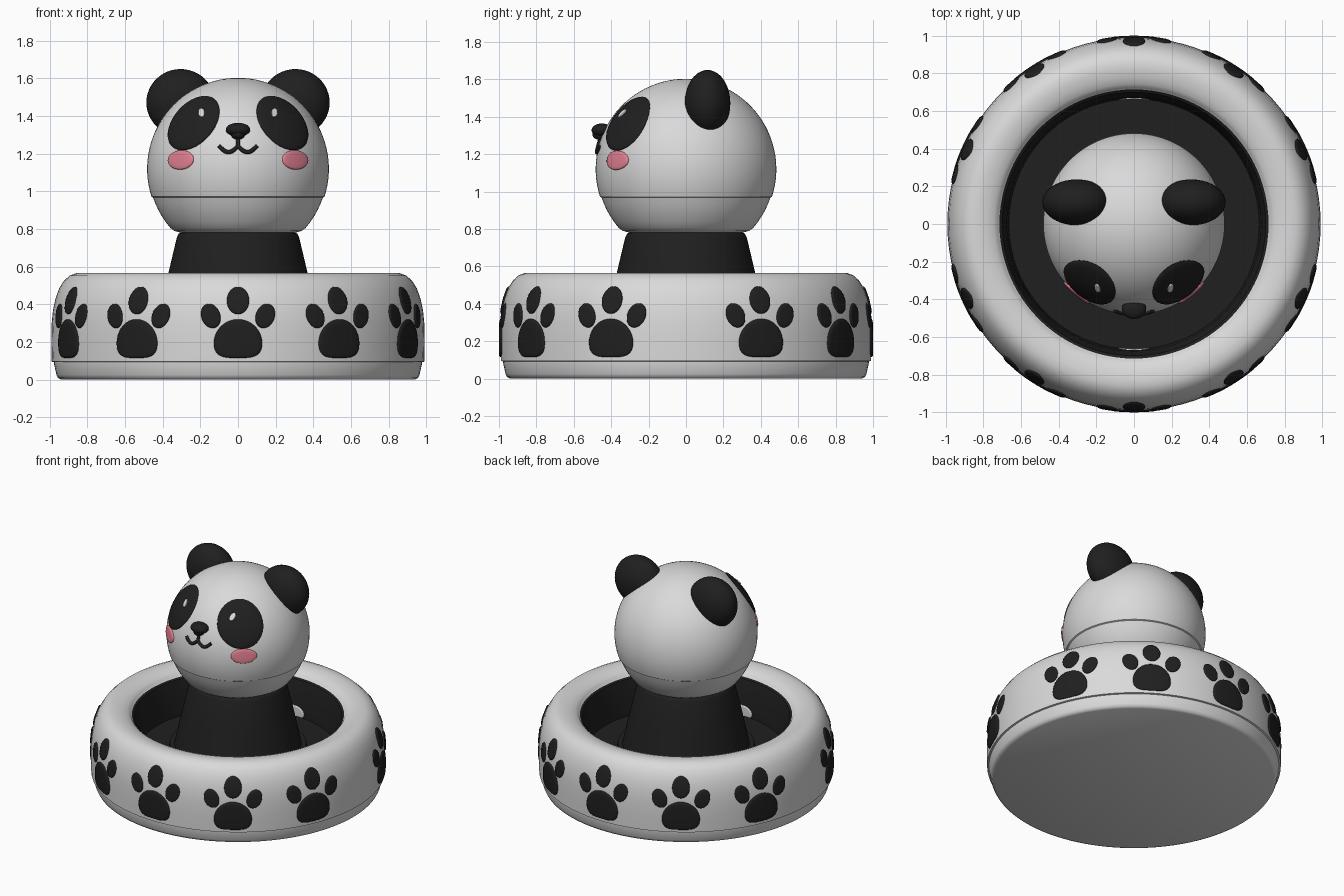
import bpy, bmesh, math
from mathutils import Vector, Matrix

if "Cube" in bpy.data.objects:
    bpy.data.objects.remove(bpy.data.objects["Cube"])

def material(name, rgb):
    m = bpy.data.materials.new(name)
    m.diffuse_color = (*rgb, 1)
    m.use_nodes = True
    m.node_tree.nodes["Principled BSDF"].inputs["Base Color"].default_value = m.diffuse_color
    return m

WHITE = material("white", (0.70, 0.70, 0.71))
BLACK = material("black", (0.014, 0.014, 0.014))
PINK = material("pink", (0.78, 0.22, 0.29))

def finish(name, bm, mats, angle=40):
    bmesh.ops.recalc_face_normals(bm, faces=bm.faces)
    me = bpy.data.meshes.new(name)
    bm.to_mesh(me)
    bm.free()
    for m in mats:
        me.materials.append(m)
    ob = bpy.data.objects.new(name, me)
    bpy.context.collection.objects.link(ob)
    bpy.ops.object.select_all(action='DESELECT')
    ob.select_set(True)
    bpy.context.view_layer.objects.active = ob
    bpy.ops.object.shade_smooth_by_angle(angle=math.radians(angle))
    return ob

def lathe(name, profile, mats, black_from=None, seg=96):
    """Revolve (r, z) points about z; bands from index black_from use material 1."""
    bm = bmesh.new()
    rings = []
    for r, z in profile:
        n = 1 if r < 1e-6 else seg
        rings.append([bm.verts.new((r * math.cos(2 * math.pi * i / seg),
                                    r * math.sin(2 * math.pi * i / seg), z)) for i in range(n)])
    for k, (a, b) in enumerate(zip(rings, rings[1:])):
        for i in range(seg):
            j = (i + 1) % seg
            vs = [a[i % len(a)], a[j % len(a)], b[j % len(b)], b[i % len(b)]]
            f = bm.faces.new(list(dict.fromkeys(vs)))
            f.material_index = int(black_from is not None and k >= black_from)
    return finish(name, bm, mats)

def patch(name, centre, outline, surface, mat, lift=0.009, seg=36):
    """Thin domed plate: outline(angle) -> (u, v), laid on surface(u, v, offset)."""
    bm = bmesh.new()
    levels = [(0.3, lift), (0.6, lift), (0.85, lift), (0.96, lift * 0.8), (1.0, lift * 0.3), (1.0, -0.012)]
    mid = bm.verts.new(surface(*centre, lift))
    prev = None
    for t, off in levels:
        ring = []
        for i in range(seg):
            u, v = outline(2 * math.pi * i / seg)
            ring.append(bm.verts.new(surface(centre[0] + t * u, centre[1] + t * v, off)))
        for i in range(seg):
            j = (i + 1) % seg
            bm.faces.new((mid, ring[i], ring[j]) if prev is None else (prev[i], ring[i], ring[j], prev[j]))
        prev = ring
    return finish(name, bm, [mat], 60)

def ellipse(a, b, tilt=0.0):
    c, s = math.cos(tilt), math.sin(tilt)
    return lambda t: (a * math.cos(t) * c - b * math.sin(t) * s,
                      a * math.cos(t) * s + b * math.sin(t) * c)

def ellipsoid(name, centre, radii, mat, tilt=0.0):
    bm = bmesh.new()
    bmesh.ops.create_uvsphere(bm, u_segments=40, v_segments=24, radius=1)
    mtx = Matrix.Translation(centre) @ Matrix.Rotation(tilt, 4, 'Y') @ Matrix.Diagonal((*radii, 1))
    bmesh.ops.transform(bm, matrix=mtx, verts=bm.verts)
    return finish(name, bm, [mat], 60)

# Bowl: white outer shell and rim, black inside
outer = [(0.99, 0.095), (0.992, 0.2), (0.99, 0.30), (0.983, 0.37), (0.97, 0.43), (0.95, 0.485),
         (0.925, 0.525), (0.895, 0.552), (0.86, 0.565)]
bowl = [(0, 0), (0.94, 0), (0.957, 0.008), (0.965, 0.025), (0.978, 0.085), (0.978, 0.092)] + outer + [
        (0.82, 0.565), (0.78, 0.558), (0.745, 0.545), (0.725, 0.53), (0.715, 0.512),
        (0.70, 0.505), (0.675, 0.40), (0.665, 0.25), (0.47, 0.25), (0.46, 0.30), (0.42, 0.30), (0, 0.30)]
lathe("bowl", bowl, [WHITE, BLACK], black_from=19)

# Pedestal under the head
lathe("pedestal", [(0.43, 0.29), (0.37, 0.565), (0.325, 0.755), (0.315, 0.775), (0.295, 0.785), (0, 0.785)], [BLACK])

# Small pale openings at the foot of the inner wall
for label, a in (("front", -math.pi / 2), ("back", math.pi / 2)):
    patch("inner_opening_" + label, (0, 0.275), ellipse(0.08, 0.05),
          lambda u, v, o, a=a: Vector(((0.668 - o) * math.cos(a + u / 0.66),
                                       (0.668 - o) * math.sin(a + u / 0.66), v)), WHITE, 0.006)

# Paw prints around the shell
def shell_radius(z):
    for (r0, z0), (r1, z1) in zip(outer, outer[1:]):
        if z <= z1:
            return r0 + (r1 - r0) * (z - z0) / (z1 - z0)
    return outer[-1][0]

def pad(t):
    c, s = math.cos(t), math.sin(t)
    if s >= 0:
        return 0.128 * c, 0.13 * s
    return 0.128 * math.copysign(abs(c) ** 0.5, c) * (1 + 0.12 * s), -0.075 * abs(s) ** 0.6

for n, deg in enumerate((0, 33, 66, 114, 147, 180, 213, 246, 294, 327)):
    a = math.radians(deg - 90)
    def on_shell(u, v, o, a=a):
        r = shell_radius(v) + o
        return Vector((r * math.cos(a + u / 0.985), r * math.sin(a + u / 0.985), v))
    patch(f"paw_pad_{n}", (0, 0.19), pad, on_shell, BLACK)
    patch(f"paw_toe_middle_{n}", (0, 0.42), ellipse(0.06, 0.073), on_shell, BLACK)
    for s in (-1, 1):
        patch(f"paw_toe_side_{n}_{s}", (s * 0.145, 0.338), ellipse(0.05, 0.067, -s * 0.4), on_shell, BLACK)

# Head: ball with a faint seam and a flattened base
R, CZ = 0.483, 1.12
def ball(z, inset=0.0):
    return (math.sqrt(max(0, R * R - (z - CZ) ** 2)) - inset, z)
head = [(0, 0.782), (0.31, 0.782), (0.338, 0.79)]
head += [ball(0.805 + 0.0325 * i, 0.007) for i in range(6)]
seam = math.asin((0.972 - CZ) / R)
head += [(R * math.cos(t), CZ + R * math.sin(t))
         for t in (seam + (math.pi / 2 - seam) * i / 28 for i in range(28))] + [(0, CZ + R)]
lathe("head", head, [WHITE])

def on_head(x, z, o):
    y = -math.sqrt(max(0, R * R - x * x - (z - CZ) ** 2))
    p = Vector((x, y, z - CZ)) * ((R + o) / R)
    return p + Vector((0, 0, CZ))

# Ears, eyes and cheeks, mirrored
for side, s in (("left", -1), ("right", 1)):
    ellipsoid("ear_" + side, (s * 0.305, 0.115, 1.472), (0.182, 0.122, 0.178), BLACK)
    patch("eye_patch_" + side, (s * 0.235, 1.362), ellipse(0.105, 0.168, s * math.radians(42)), on_head, BLACK)
    patch("eye_glint_" + side, (s * 0.19, 1.412), ellipse(0.016, 0.022),
          lambda x, z, o: on_head(x, z, o + 0.011), WHITE, 0.004, 16)
    patch("cheek_" + side, (s * 0.303, 1.167), ellipse(0.068, 0.051, -s * 0.1), on_head, PINK)

# Nose
ellipsoid("nose", (0, -0.45, 1.328), (0.065, 0.055, 0.036), BLACK)
ellipsoid("nose_tip", (0, -0.455, 1.305), (0.038, 0.045, 0.03), BLACK)

# Mouth: short stem and two dips
def stroke(name, pts):
    cu = bpy.data.curves.new(name, 'CURVE')
    cu.dimensions = '3D'
    cu.bevel_depth = 0.011
    cu.bevel_resolution = 3
    cu.use_fill_caps = True
    sp = cu.splines.new('POLY')
    sp.points.add(len(pts) - 1)
    for p, (x, z) in zip(sp.points, pts):
        p.co = (*on_head(x, z, 0.003), 1)
    cu.materials.append(BLACK)
    ob = bpy.data.objects.new(name, cu)
    bpy.context.collection.objects.link(ob)
    bpy.ops.object.select_all(action='DESELECT')
    ob.select_set(True)
    bpy.context.view_layer.objects.active = ob
    bpy.ops.object.convert(target='MESH')

stroke("mouth_stem", [(0, 1.30), (0, 1.27), (0, 1.235)])
stroke("mouth", [(u / 200, 1.24 - 0.032 * math.sin(math.pi * abs(u) / 20)) for u in range(-20, 21)])
